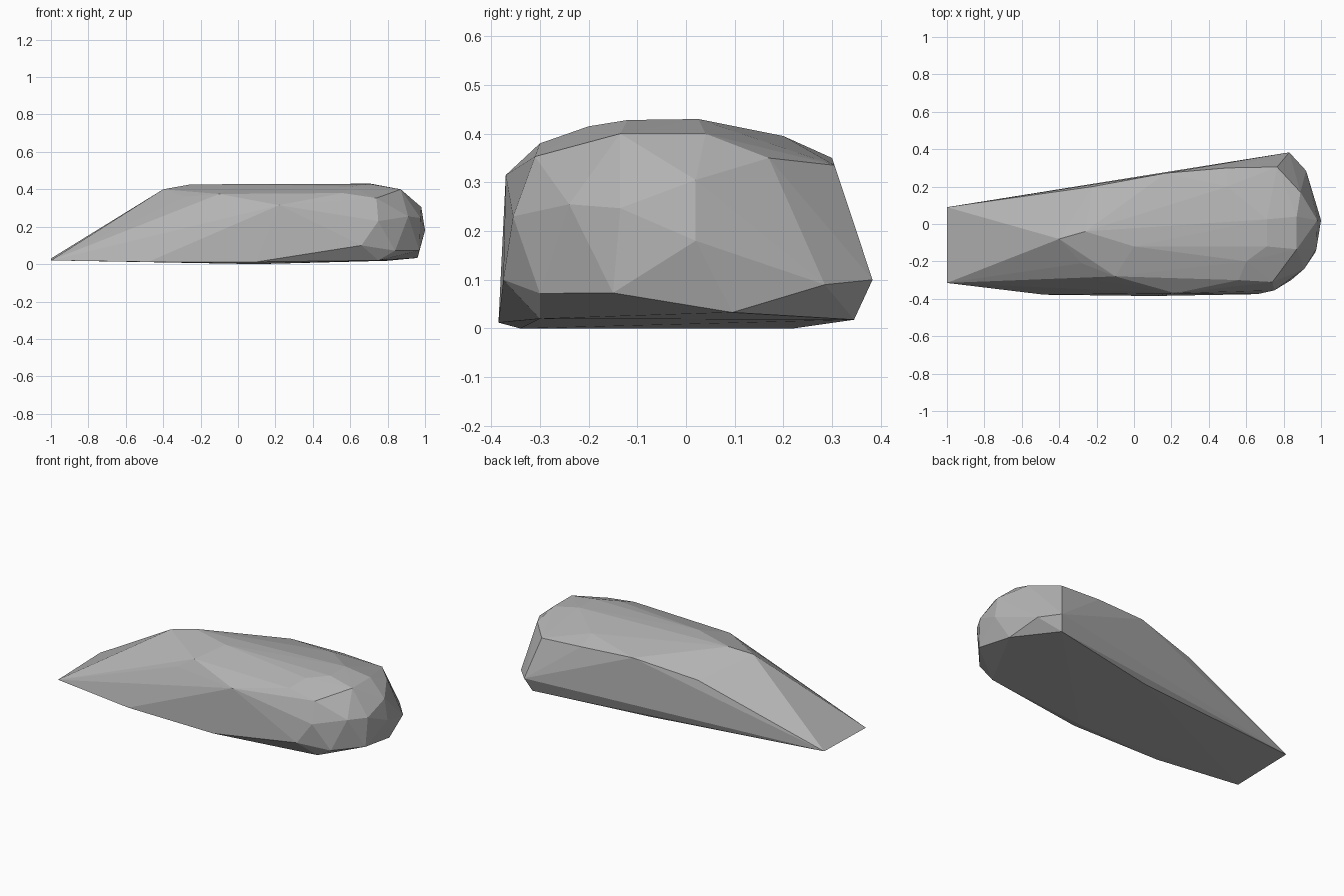
import bpy
import bmesh

default_cube = bpy.data.objects.get("Cube")
if default_cube:
    bpy.data.objects.remove(default_cube, do_unlink=True)


def flat_material(name, colour):
    material = bpy.data.materials.new(name)
    material.use_nodes = True
    material.diffuse_color = colour
    shader = next(n for n in material.node_tree.nodes if n.type == "BSDF_PRINCIPLED")
    shader.inputs["Base Color"].default_value = colour
    shader.inputs["Roughness"].default_value = 1
    return material


def hull_object(name, corner_groups, material):
    """Wrap a faceted, flat-shaded stone around groups of chiselled corners."""
    bm = bmesh.new()
    for group in corner_groups:
        for corner in group:
            bm.verts.new(corner)
    result = bmesh.ops.convex_hull(bm, input=bm.verts)
    leftover = {item for key in ("geom_interior", "geom_unused")
                for item in result[key] if isinstance(item, bmesh.types.BMVert)}
    bmesh.ops.delete(bm, geom=list(leftover), context="VERTS")
    bmesh.ops.recalc_face_normals(bm, faces=bm.faces)
    mesh = bpy.data.meshes.new(name)
    bm.to_mesh(mesh)
    bm.free()
    mesh.materials.append(material)
    stone = bpy.data.objects.new(name, mesh)
    bpy.context.collection.objects.link(stone)
    return stone


# Thin wedge tip and the slightly raised underside
wedge_tip = [(-1, .09, .03), (-1, -.315, .02)]
underside = [
    (-.48, -.378, .012), (.1, -.385, .012), (.1, -.34, 0), (.1, .22, 0),
    (.75, -.3, .02), (.8, .345, .018), (.96, .095, .033),
]

# Blunt end: lower rim, middle, then upper bevel
blunt_rim = [
    (.66, -.375, .1), (.84, -.3, .072), (.97, -.15, .073),
    (.92, .285, .09), (.83, .383, .1),
]
blunt_middle = [
    (1, .02, .18), (.98, .02, .305), (.975, -.135, .247),
    (.91, -.24, .255), (.75, -.355, .23),
]
blunt_bevel = [
    (.87, -.135, .4), (.87, .04, .4), (.89, .17, .35),
    (.765, .305, .335), (.74, -.31, .353),
]

# Broad crown with a shoulder along each long side
crown = [
    (-.4, -.08, .4), (-.26, -.04, .425), (.71, -.12, .428),
    (.71, .025, .43), (0, -.12, .428), (.6, -.2, .415), (.5, .2, .395),
]
front_shoulder = [
    (-.28, -.21, .36), (-.2, -.3, .31), (.22, -.37, .315),
    (.56, -.3, .38), (-.1, -.28, .375),
]
back_shoulder = [(-.22, .2, .3), (.17, .272, .36), (.5, .3, .35)]

stone_grey = flat_material("stone grey", (.45, .45, .45, 1))
hull_object(
    "rock",
    [wedge_tip, underside, blunt_rim, blunt_middle, blunt_bevel,
     crown, front_shoulder, back_shoulder],
    stone_grey,
)
